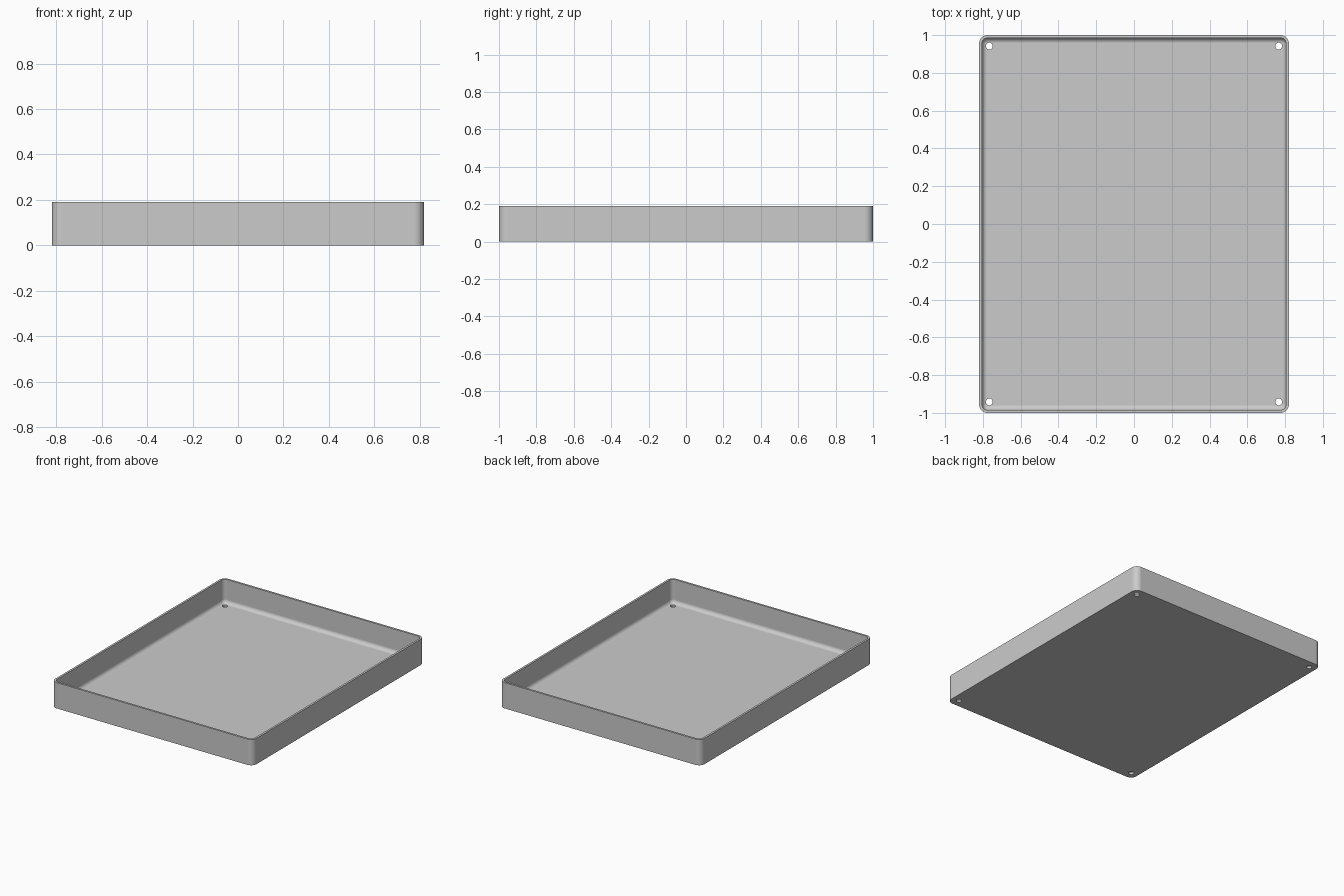
import bpy
import bmesh
from math import cos, sin, pi

if "Cube" in bpy.data.objects:
    bpy.data.objects.remove(bpy.data.objects["Cube"], do_unlink=True)

HALF_X, HALF_Y, HEIGHT = 0.82, 1.0, 0.19
CORNER, WALL, FILLET = 0.045, 0.015, 0.028
HOLE_X, HOLE_Y, HOLE_R = 0.766, 0.942, 0.018
SEGMENTS = 10

# Plain grey finish
grey = bpy.data.materials.new("plain grey")
grey.use_nodes = True
grey.diffuse_color = (0.6, 0.6, 0.6, 1)
grey.node_tree.nodes["Principled BSDF"].inputs["Base Color"].default_value = (0.6, 0.6, 0.6, 1)


def rounded_ring(bm, inset, z):
    """Rounded rectangle of vertices, moved inward by inset."""
    radius = CORNER - inset
    ring = []
    for quarter, (sx, sy) in enumerate([(1, 1), (-1, 1), (-1, -1), (1, -1)]):
        for i in range(SEGMENTS + 1):
            a = (quarter + i / SEGMENTS) * pi / 2
            ring.append(bm.verts.new((sx * (HALF_X - CORNER) + radius * cos(a),
                                      sy * (HALF_Y - CORNER) + radius * sin(a), z)))
    return ring


# Wall section: outside, rim, inside, then the fillet into the floor
section = [(0, 0), (0, HEIGHT), (WALL, HEIGHT)]
for i in range(SEGMENTS + 1):
    a = i / SEGMENTS * pi / 2
    section.append((WALL + FILLET * (1 - cos(a)), WALL + FILLET * (1 - sin(a))))

# Tray shell
bm = bmesh.new()
rings = [rounded_ring(bm, inset, z) for inset, z in section]
for low, high in zip(rings, rings[1:]):
    for i in range(len(low)):
        j = (i + 1) % len(low)
        bm.faces.new((low[i], low[j], high[j], high[i]))
bm.faces.new(rings[0][::-1])
bm.faces.new(rings[-1])
bmesh.ops.recalc_face_normals(bm, faces=bm.faces)
mesh = bpy.data.meshes.new("tray")
bm.to_mesh(mesh)
bm.free()
mesh.materials.append(grey)
tray = bpy.data.objects.new("tray", mesh)
bpy.context.collection.objects.link(tray)

# Four corner screw holes
bpy.ops.object.select_all(action="DESELECT")
for sx in (-1, 1):
    for sy in (-1, 1):
        bpy.ops.mesh.primitive_cylinder_add(vertices=32, radius=HOLE_R, depth=0.15,
                                            location=(sx * HOLE_X, sy * HOLE_Y, 0))
        cutter = bpy.context.object
        cutter.name = "hole_cutter"
        cutter.hide_render = True
        cutter.data.materials.append(grey)
        bpy.context.view_layer.objects.active = tray
        cut = tray.modifiers.new("hole", "BOOLEAN")
        cut.operation = "DIFFERENCE"
        cut.solver = "EXACT"
        cut.object = cutter
        bpy.ops.object.modifier_apply(modifier=cut.name)
        bpy.data.objects.remove(cutter, do_unlink=True)

# Smooth corners and fillet, crisp rim and base edges
tray.select_set(True)
bpy.context.view_layer.objects.active = tray
bpy.ops.object.shade_smooth_by_angle(angle=pi / 6)
weighted = tray.modifiers.new("flat floor shading", "WEIGHTED_NORMAL")
weighted.keep_sharp = True
